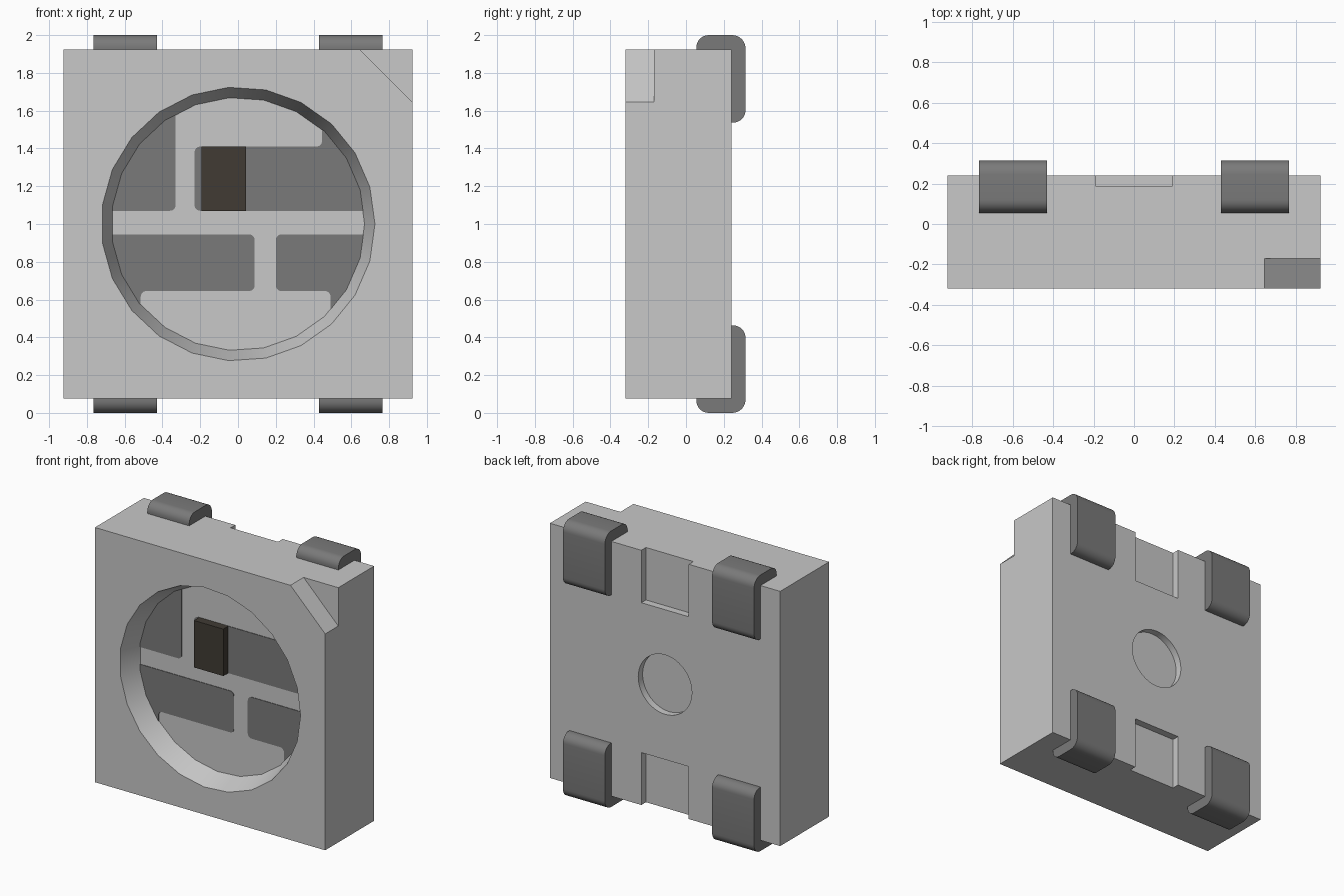
import bpy, bmesh, math
from mathutils import Vector

if "Cube" in bpy.data.objects:
    bpy.data.objects.remove(bpy.data.objects["Cube"], do_unlink=True)


def material(name, rgb):
    m = bpy.data.materials.new(name)
    m.use_nodes = True
    m.diffuse_color = (*rgb, 1)
    m.node_tree.nodes["Principled BSDF"].inputs["Base Color"].default_value = (*rgb, 1)
    return m


HOUSING = material("housing grey", (0.58, 0.58, 0.58))
METAL = material("dark metal", (0.195, 0.195, 0.195))
DIE = material("brown black", (0.052, 0.044, 0.034))


def loft(name, ring_a, ring_b, mat):
    """Closed solid between two rings with equal point counts."""
    bm = bmesh.new()
    a = [bm.verts.new(p) for p in ring_a]
    b = [bm.verts.new(p) for p in ring_b]
    bm.faces.new(a)
    bm.faces.new(b[::-1])
    n = len(a)
    for i in range(n):
        j = (i + 1) % n
        bm.faces.new((a[j], a[i], b[i], b[j]))
    bmesh.ops.recalc_face_normals(bm, faces=bm.faces)
    mesh = bpy.data.meshes.new(name)
    bm.to_mesh(mesh)
    bm.free()
    mesh.materials.append(mat)
    obj = bpy.data.objects.new(name, mesh)
    bpy.context.collection.objects.link(obj)
    return obj


def prism_y(name, pts, y0, y1, mat):
    return loft(name, [(x, y0, z) for x, z in pts], [(x, y1, z) for x, z in pts], mat)


def rect(x0, x1, z0, z1):
    return [(x0, z0), (x1, z0), (x1, z1), (x0, z1)]


def circle(r, n):
    return [(r * math.cos(math.tau * i / n), 1 + r * math.sin(math.tau * i / n))
            for i in range(n)]


def rounded(corners, steps=6):
    """Outline from (a, b, radius) corners; rounded corners are square ones."""
    out = []
    for i, (a, b, r) in enumerate(corners):
        p = Vector((a, b))
        if not r:
            out.append((a, b))
            continue
        d1 = (p - Vector(corners[i - 1][:2])).normalized()
        d2 = (Vector(corners[(i + 1) % len(corners)][:2]) - p).normalized()
        c = p - r * d1 + r * d2
        for k in range(steps + 1):
            t = math.pi / 2 * k / steps
            out.append(tuple(c + r * (d1 * math.sin(t) - d2 * math.cos(t))))
    return out


def smooth(obj):
    bpy.ops.object.select_all(action="DESELECT")
    obj.select_set(True)
    bpy.context.view_layer.objects.active = obj
    bpy.ops.object.shade_smooth_by_angle(angle=math.radians(30))


FRONT, BACK, FLOOR = -0.32, 0.24, -0.17
BOTTOM, TOP, HALF = 0.077, 1.923, 0.923

# Housing block
housing = prism_y("housing", rect(-HALF, HALF, BOTTOM, TOP), FRONT, BACK, HOUSING)

# Cutters: tapered round cavity, corner mark, back dimple, two back slots
cavity = loft("cavity_cutter",
              [(x, FRONT - 0.15, z) for x, z in circle(0.78, 23)],
              [(x, FLOOR, z) for x, z in circle(0.67, 23)], HOUSING)
mark = prism_y("corner_mark_cutter", [(0.545, 2.023), (1.023, 1.545), (1.023, 2.023)],
               FRONT - 0.1, FLOOR, HOUSING)
dimple = prism_y("dimple_cutter", circle(0.215, 48), BACK - 0.05, BACK + 0.1, HOUSING)
slots = [prism_y("slot_cutter", rect(-0.19, 0.19, z0, z1), BACK - 0.053, BACK + 0.1, HOUSING)
         for z0, z1 in ((TOP - 0.38, TOP + 0.1), (BOTTOM - 0.1, BOTTOM + 0.38))]

bpy.context.view_layer.objects.active = housing
for cutter in [cavity, mark, dimple] + slots:
    cutter.hide_render = True
    mod = housing.modifiers.new("cut", "BOOLEAN")
    mod.operation = "DIFFERENCE"
    mod.solver = "EXACT"
    mod.object = cutter
    bpy.ops.object.modifier_apply(modifier=mod.name)
    bpy.data.objects.remove(cutter, do_unlink=True)
smooth(housing)

# Contact pads on the cavity floor; their outer ends run into the wall
R = 0.03
pads = {
    "upper_right_pad": [(-0.33, 1.07, R), (-0.33, 1.7, 0), (-0.73, 1.7, 0), (-0.73, 1.07, 0)],
    "upper_left_pad": [(-0.23, 1.07, R), (0.73, 1.07, 0), (0.73, 1.6, 0), (0.445, 1.6, 0),
                       (0.445, 1.41, R), (-0.23, 1.41, R)],
    "lower_right_pad": [(0.088, 0.945, R), (-0.73, 0.945, 0), (-0.73, 0.45, 0),
                        (-0.515, 0.45, 0), (-0.515, 0.645, R), (0.088, 0.645, R)],
    "lower_left_pad": [(0.2, 0.945, R), (0.2, 0.645, R), (0.49, 0.645, R),
                       (0.49, 0.45, 0), (0.73, 0.45, 0), (0.73, 0.945, 0)],
}
for name, corners in pads.items():
    prism_y(name, rounded(corners), FLOOR - 0.004, FLOOR + 0.004, METAL)

# Small chip standing on the upper left pad
prism_y("chip", rect(-0.192, 0.043, 1.07, 1.41), FLOOR - 0.06, FLOOR, DIE)

# Four bent leads wrapping from the top and bottom onto the back
profile = rounded([(0.055, 2.0, 0.065), (0.315, 2.0, 0.07), (0.315, 1.537, 0.065),
                   (BACK - 0.002, 1.537, 0), (BACK - 0.002, TOP - 0.002, 0),
                   (0.055, TOP - 0.002, 0)], 8)
for side, sx in (("left", 1), ("right", -1)):
    for level, upper in (("upper", True), ("lower", False)):
        ring = [(y, z if upper else 2 - z) for y, z in profile]
        lead = loft(f"{level}_{side}_lead", [(sx * 0.43, y, z) for y, z in ring],
                    [(sx * 0.766, y, z) for y, z in ring], METAL)
        smooth(lead)
